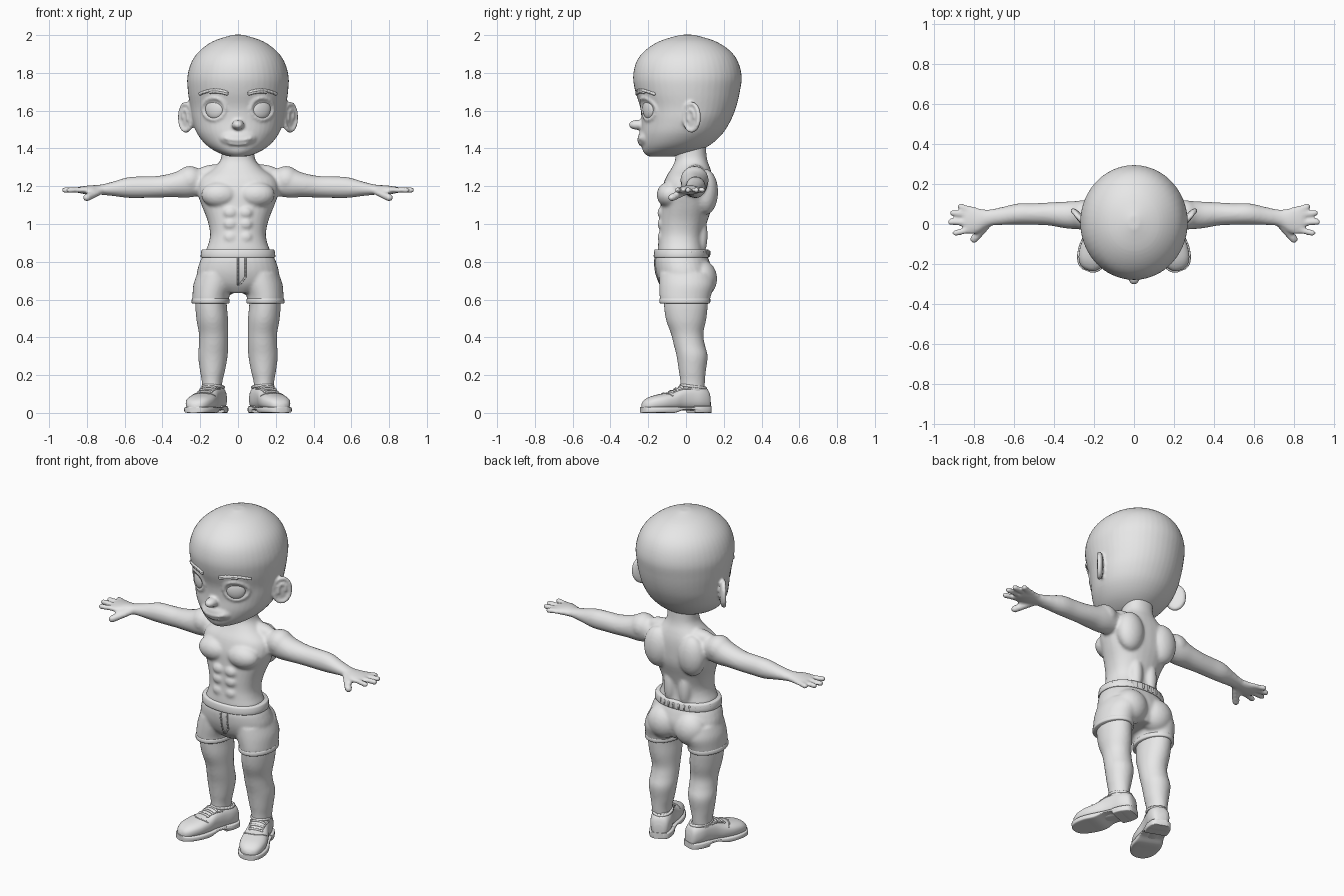
import bpy, bmesh
from math import sin, cos, pi, radians
from mathutils import Vector, Matrix
from mathutils.bvhtree import BVHTree

cube = bpy.data.objects.get("Cube")
if cube:
    bpy.data.objects.remove(cube, do_unlink=True)

grey = bpy.data.materials.new("plain_grey")
grey.use_nodes = True
grey.diffuse_color = (0.8, 0.8, 0.8, 1)
grey.node_tree.nodes["Principled BSDF"].inputs["Base Color"].default_value = (0.8, 0.8, 0.8, 1)


def loft(bm, axis, rings, n=32, p=2.0, steps=4):
    """Smooth skin through rings of (position, u centre, u radius, v low, v high)."""
    rows = [Vector(r) for r in rings]
    path = []
    for i in range(len(rows) - 1):
        a, b, c, d = (rows[max(0, min(len(rows) - 1, i + k))] for k in (-1, 0, 1, 2))
        for k in range(steps):
            t = k / steps
            path.append(b + 0.5 * t * ((c - a) + t * ((2 * a - 5 * b + 4 * c - d)
                                                      + t * (3 * b - 3 * c + d - a))))
    path.append(rows[-1])
    loops = []
    for t, uc, ur, lo, hi in path:
        ring = []
        for k in range(n):
            co, si = cos(2 * pi * k / n), sin(2 * pi * k / n)
            u = uc + ur * abs(co) ** (2 / p) * (1 if co > 0 else -1)
            v = (lo + hi) / 2 + (hi - lo) / 2 * abs(si) ** (2 / p) * (1 if si > 0 else -1)
            ring.append(bm.verts.new({"x": (t, u, v), "y": (u, t, v), "z": (u, v, t)}[axis]))
        loops.append(ring)
    for a, b in zip(loops, loops[1:]):
        for k in range(n):
            bm.faces.new((a[k], a[k - 1], b[k - 1], b[k]))
    bm.faces.new(loops[0])
    bm.faces.new(loops[-1])


def blob(bm, centre, radii, turn=0.0):
    m = Matrix.Translation(centre) @ Matrix.Rotation(turn, 4, "Z") @ Matrix.Diagonal((*radii, 1))
    bmesh.ops.create_uvsphere(bm, u_segments=24, v_segments=16, radius=1, matrix=m)


def rod(bm, a, b, r, seg=8):
    """Round-ended rod from a to b."""
    a, b = Vector(a), Vector(b)
    verts = bmesh.ops.create_uvsphere(bm, u_segments=seg, v_segments=6, radius=r)["verts"]
    for v in verts:
        if v.co.z > -1e-5:
            v.co.z += (b - a).length
    m = Matrix.Translation(a) @ (b - a).to_track_quat("Z", "Y").to_matrix().to_4x4()
    bmesh.ops.transform(bm, matrix=m, verts=verts)


def chain(bm, pts, r):
    for a, b in zip(pts, pts[1:]):
        rod(bm, a, b, r)


def mirror_copy(bm):
    geom = bmesh.ops.duplicate(bm, geom=bm.verts[:] + bm.edges[:] + bm.faces[:])["geom"]
    for v in geom:
        if isinstance(v, bmesh.types.BMVert):
            v.co.x *= -1


def finish(bm, name, voxel=0, smooth=4, mirror=False):
    bmesh.ops.recalc_face_normals(bm, faces=bm.faces[:])
    me = bpy.data.meshes.new(name)
    bm.to_mesh(me)
    bm.free()
    me.materials.append(grey)
    for poly in me.polygons:
        poly.use_smooth = True
    me.set_sharp_from_angle(angle=radians(50))
    ob = bpy.data.objects.new(name, me)
    bpy.context.collection.objects.link(ob)
    if voxel:
        mod = ob.modifiers.new("fuse", "REMESH")
        mod.mode, mod.voxel_size, mod.use_smooth_shade = "VOXEL", voxel, True
        mod = ob.modifiers.new("soften", "SMOOTH")
        mod.factor, mod.iterations = 0.5, smooth
    if mirror:
        mod = ob.modifiers.new("other_side", "MIRROR")
        mod.use_mirror_merge = False
    return ob


def front_of(tree):
    """Function giving the foremost surface point at x, z."""
    return lambda x, z: tree.ray_cast(Vector((x, -2, z)), Vector((0, 1, 0)))[0]


# Body: arm, hand, leg and muscles on one side, then mirrored
bm = bmesh.new()
loft(bm, "x", [(.14, .045, .055, 1.16, 1.28), (.26, .045, .07, 1.14, 1.30), (.34, .045, .067, 1.142, 1.272),
               (.42, .05, .058, 1.14, 1.255), (.5, .05, .054, 1.138, 1.252), (.58, .05, .053, 1.138, 1.248),
               (.66, .04, .045, 1.148, 1.225), (.73, .03, .042, 1.155, 1.208), (.78, .018, .062, 1.155, 1.205),
               (.82, .02, .072, 1.16, 1.2), (.85, .022, .062, 1.165, 1.195)])
for base, tip, reach in ((.072, .088, .868), (.042, .056, .908), (.006, .01, .918), (-.03, -.045, .895)):
    rod(bm, (.82, base, 1.18), (reach, tip, 1.18), .0165)
rod(bm, (.735, -.005, 1.17), (.80, -.075, 1.14), .022)
loft(bm, "z", [(.7, .12, .085, -.11, .12), (.6, .142, .083, -.118, .118), (.5, .137, .084, -.108, .108),
               (.42, .13, .077, -.08, .092), (.36, .13, .077, -.065, .1), (.3, .133, .078, -.05, .115),
               (.22, .135, .066, -.038, .105), (.16, .137, .054, -.03, .1), (.07, .137, .05, -.03, .095)])
blob(bm, (.255, .045, 1.232), (.075, .075, .075))               # shoulder
blob(bm, (.095, -.085, 1.155), (.1, .07, .07))                  # chest
blob(bm, (.115, .105, 1.17), (.085, .065, .12))                 # shoulder blade
blob(bm, (.12, .05, 1.27), (.1, .05, .045), -.1)                # trapezius
blob(bm, (.05, .07, .94), (.04, .045, .12))                     # lower back
for z in (.93, 1.0, 1.06):
    blob(bm, (.04, -.115, z), (.042, .037, .036))               # stomach
mirror_copy(bm)
loft(bm, "z", [(.78, 0, .165, -.14, .1), (.85, 0, .172, -.15, .098), (.9, 0, .155, -.147, .092),
               (.95, 0, .148, -.142, .095), (1.02, 0, .162, -.14, .115), (1.1, 0, .193, -.135, .14),
               (1.17, 0, .215, -.13, .145), (1.24, 0, .2, -.11, .142), (1.29, 0, .135, -.08, .13),
               (1.33, 0, .098, -.06, .115), (1.37, 0, .086, -.055, .108), (1.45, 0, .086, -.05, .105)], p=2.3)
finish(bm, "body", .009, 5)

# Head with nose, lips, eyelids and ears
bm = bmesh.new()
loft(bm, "z", [(1.358, 0, .05, -.2, -.06), (1.38, 0, .11, -.225, .05), (1.42, 0, .17, -.236, .13),
               (1.48, 0, .217, -.24, .195), (1.55, 0, .242, -.236, .238), (1.62, 0, .253, -.243, .266),
               (1.7, 0, .265, -.268, .285), (1.78, 0, .268, -.28, .295), (1.86, 0, .245, -.262, .275),
               (1.92, 0, .2, -.215, .23), (1.97, 0, .127, -.135, .15), (2.002, 0, .025, -.025, .04)], n=48)
blob(bm, (0, -.252, 1.525), (.033, .052, .027))
blob(bm, (0, -.205, 1.455), (.1, .05, .05))
face = front_of(BVHTree.FromBMesh(bm))
for lift, r, half in ((.006, .008, .07), (-.014, .009, .045)):
    chain(bm, [face(x, 1.437 + lift + 2.5 * x * x) for x in (half * k / 6 for k in range(-6, 7))], r)
EYE = (.127, 1.61)
for s in (1, -1):
    rim = [2 * pi * k / 20 for k in range(21)]
    chain(bm, [face(s * (EYE[0] + .06 * cos(a)), EYE[1] + .058 * sin(a)) for a in rim], .01)
    blob(bm, (s * .27, .035, 1.565), (.058, .014, .08), s * .87)
    hinge = Matrix.Translation((s * .272, .033, 1.565)) @ Matrix.Rotation(s * .87, 4, "Z")
    chain(bm, [hinge @ Vector((s * .05 * cos(a), -.006, .072 * sin(a))) for a in rim], .012)
    chain(bm, [hinge @ Vector((s * .022 * cos(a), -.012, .04 * sin(a))) for a in rim[:12]], .008)
finish(bm, "head", .008, 3)

# Eyeballs
bm = bmesh.new()
blob(bm, face(*EYE) + Vector((-.003, .008, 0)), (.054, .02, .053), .5)
finish(bm, "eyeballs", mirror=True)

# Eyebrows
bm = bmesh.new()
brow = [face(.06 + .14 * t, 1.697 + .06 * t * (1 - t) - .008 * t) for t in (k / 8 for k in range(9))]
chain(bm, brow, .009)
chain(bm, [p - Vector((0, 0, .008)) for p in brow[:6]], .009)
finish(bm, "eyebrows", mirror=True)

# Shorts
bm = bmesh.new()
loft(bm, "z", [(.74, .115, .1, -.14, .14), (.68, .128, .108, -.142, .15), (.62, .143, .098, -.14, .132),
               (.584, .145, .097, -.137, .124)])
blob(bm, (.09, .08, .71), (.1, .085, .1))
mirror_copy(bm)
loft(bm, "z", [(.635, 0, .09, -.1, .11), (.68, 0, .2, -.135, .13), (.74, 0, .217, -.158, .14),
               (.8, 0, .202, -.165, .125), (.83, 0, .188, -.16, .113), (.855, 0, .184, -.158, .11)], p=2.2)
fly = front_of(BVHTree.FromBMesh(bm))
finish(bm, "shorts", .009, 4)

# Fly seams and front stitching
bm = bmesh.new()
heights = [.68 + .02 * k for k in range(8)]
chain(bm, [fly(0, z) for z in heights], .005)
chain(bm, [fly(.01 + .03 * min(1, k / 2), z) for k, z in enumerate(heights)], .005)
finish(bm, "fly_seams")

# Waistband with gathered elastic behind
bm = bmesh.new()
loft(bm, "z", [(.822, 0, .194, -.168, .12), (.828, 0, .198, -.171, .123), (.858, 0, .194, -.169, .121),
               (.866, 0, .189, -.165, .117)], n=48, p=2.2, steps=2)
for k in range(15):
    a = radians(20 + 10 * k)
    x, y = .193 * cos(a), -.024 + .147 * sin(a)
    rod(bm, (x, y, .832), (x, y, .854), .006)
finish(bm, "waistband")

# Rolled leg hems
bm = bmesh.new()
loft(bm, "z", [(.58, .145, .097, -.137, .124), (.585, .145, .101, -.141, .128),
               (.6, .145, .1, -.141, .129), (.606, .145, .097, -.138, .127)], steps=2)
finish(bm, "shorts_hems", mirror=True)

# Shoes: upper, laces, sole and heel, built straight and turned outward
place = Matrix.Translation((.14, .015, 0)) @ Matrix.Rotation(radians(21), 4, "Z")
UPPER = [(.115, .025, .08), (.1, .048, .125), (.055, .061, .148), (0, .06, .152), (-.05, .062, .138),
         (-.1, .071, .113), (-.16, .075, .1), (-.215, .064, .086), (-.25, .042, .066), (-.263, .015, .045)]
upper, sole, heel, laces = (bmesh.new() for _ in range(4))
loft(upper, "y", [(y, 0, w, .012, top) for y, w, top in UPPER], p=2.5)
tree = BVHTree.FromBMesh(upper)


def shoe_top(x, y):
    return tree.ray_cast(Vector((x, y, 1)), Vector((0, 0, -1)))[0]


for y in (-.045, -.072, -.099):
    chain(laces, [shoe_top(.009 * k, y - .001 * k) for k in range(-4, 5)], .007)
for s in (1, -1):
    chain(laces, [shoe_top(s * (.034 + .004 * k), -.1 + .022 * k) for k in range(5)], .005)
chain(laces, [shoe_top(.0105 * k, -.145 + .0008 * k * k) for k in range(-6, 7)], .004)
ankle = [2 * pi * k / 20 for k in range(21)]
chain(laces, [(.052 * cos(a), .025 + .066 * sin(a), .138 - .008 * sin(a)) for a in ankle], .009)
loft(sole, "y", [(y * 1.02, 0, w + .007, .016 if -.07 < y < .03 else 0, .032) for y, w, _ in UPPER], p=6)
loft(heel, "y", [(y * 1.02, 0, w + .007, 0, .036) for y, w, _ in UPPER[:3]] + [(.01, 0, .066, 0, .036)], p=8)
for part, name in ((upper, "shoe_uppers"), (laces, "shoe_laces"), (sole, "shoe_soles"), (heel, "shoe_heels")):
    bmesh.ops.transform(part, matrix=place, verts=part.verts[:])
    finish(part, name, mirror=True)
